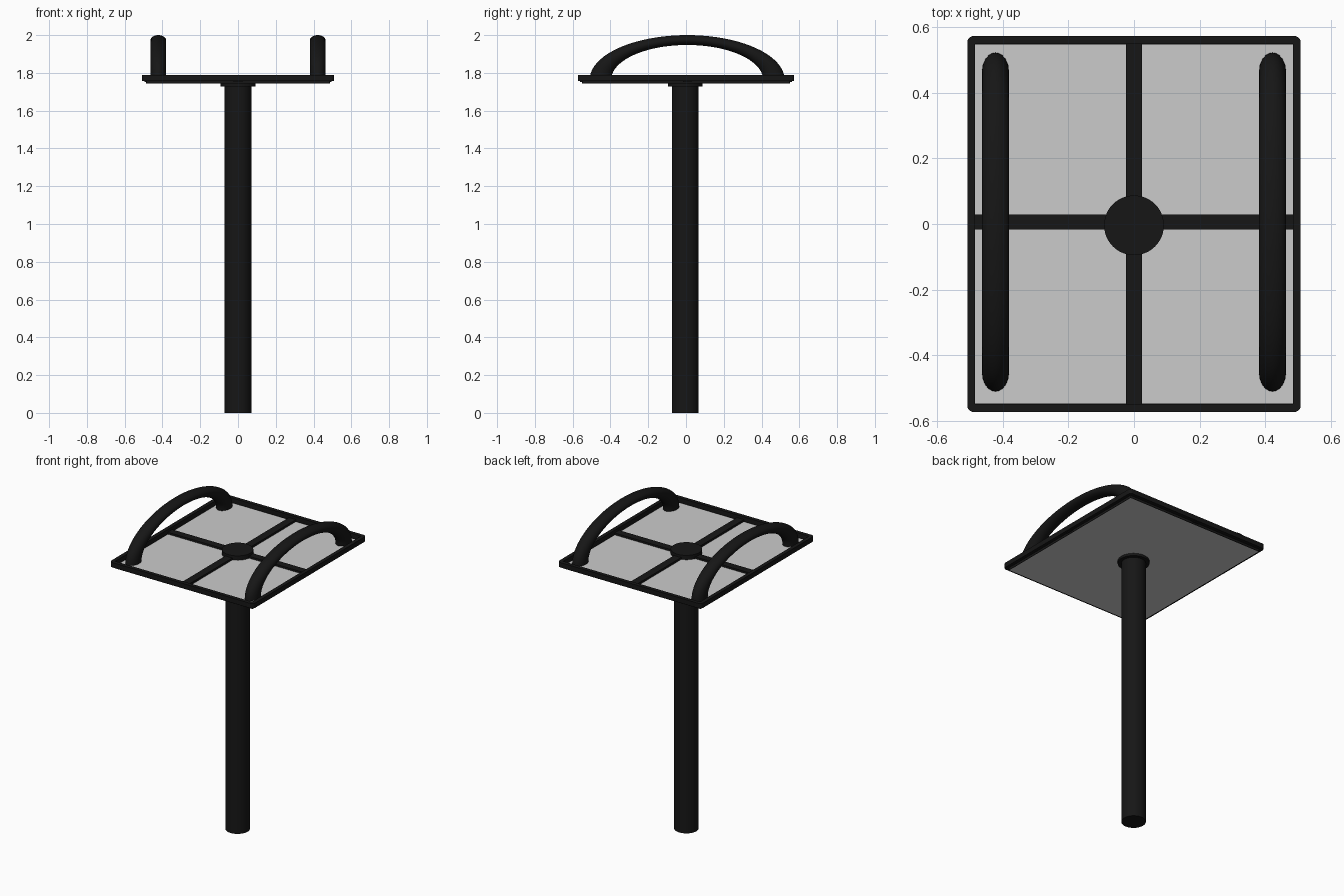
import bpy, bmesh, math
from mathutils import Vector

if "Cube" in bpy.data.objects:
    bpy.data.objects.remove(bpy.data.objects["Cube"])

black = bpy.data.materials.new("black_metal")
black.diffuse_color = (0.008, 0.008, 0.008, 1)
black.use_nodes = True
black.node_tree.nodes["Principled BSDF"].inputs["Base Color"].default_value = black.diffuse_color


def finish(name, bm, mat=black, smooth=False):
    bmesh.ops.recalc_face_normals(bm, faces=bm.faces)
    me = bpy.data.meshes.new(name)
    bm.to_mesh(me)
    bm.free()
    ob = bpy.data.objects.new(name, me)
    bpy.context.collection.objects.link(ob)
    if mat:
        me.materials.append(mat)
    if smooth:
        bpy.ops.object.select_all(action='DESELECT')
        ob.select_set(True)
        bpy.context.view_layer.objects.active = ob
        bpy.ops.object.shade_smooth_by_angle(angle=math.radians(35))
    return ob


def box(name, hx, hy, z0, z1, y=0, mat=black):
    bm = bmesh.new()
    bmesh.ops.create_cube(bm, size=1)
    for v in bm.verts:
        v.co = Vector((v.co.x * 2 * hx, v.co.y * 2 * hy + y, z0 + (v.co.z + 0.5) * (z1 - z0)))
    return finish(name, bm, mat)


def disc(name, r, z0, z1, y=-0.004):
    bm = bmesh.new()
    bmesh.ops.create_cone(bm, cap_ends=True, segments=48, radius1=r, radius2=r, depth=z1 - z0)
    bmesh.ops.translate(bm, verts=bm.verts, vec=(0, y, (z0 + z1) / 2))
    return finish(name, bm, black, True)


def rounded_rect(hx, hy, r, steps=5):
    pts = []
    for i, (sx, sy) in enumerate([(1, 1), (-1, 1), (-1, -1), (1, -1)]):
        for k in range(steps + 1):
            a = math.pi / 2 * (i + k / steps)
            pts.append((sx * (hx - r) + r * math.cos(a), sy * (hy - r) + r * math.sin(a)))
    return pts


def ring(name, hx, hy, w, z0, z1, r_out, r_in):
    """Hollow rectangular frame."""
    bm = bmesh.new()
    outer, inner = rounded_rect(hx, hy, r_out), rounded_rect(hx - w, hy - w, r_in)
    loops = [[bm.verts.new((x, y, z)) for x, y in pts]
             for pts, z in ((outer, z0), (outer, z1), (inner, z1), (inner, z0))]
    n = len(outer)
    for a in range(4):
        p, q = loops[a], loops[(a + 1) % 4]
        for i in range(n):
            j = (i + 1) % n
            bm.faces.new((p[i], p[j], q[j], q[i]))
    return finish(name, bm, black, True)


def arch(name, x, y, z, R, r, rx, zs, steps=40, sides=24):
    """Half torus flattened in height, closed at both feet."""
    bm = bmesh.new()
    rows = []
    for i in range(steps + 1):
        t = math.pi * i / steps
        row = []
        for k in range(sides):
            a = 2 * math.pi * k / sides
            d = R + r * math.cos(a)
            row.append(bm.verts.new((x + rx * math.sin(a), y + d * math.cos(t), z + zs * d * math.sin(t))))
        rows.append(row)
    for p, q in zip(rows, rows[1:]):
        for k in range(sides):
            j = (k + 1) % sides
            bm.faces.new((p[k], p[j], q[j], q[k]))
    bm.faces.new(rows[0])
    bm.faces.new(rows[-1])
    return finish(name, bm, black, True)


# Pole with flange below and cap above the panel
disc("pole", 0.071, 0.0, 1.735)
disc("lower_flange", 0.092, 1.728, 1.745)
disc("centre_cap", 0.091, 1.75, 1.786)

# Grey panel with a dark edge strip
box("panel", 0.484, 0.547, 1.743, 1.758, mat=None)
ring("panel_edge", 0.487, 0.55, 0.004, 1.743, 1.758, 0.004, 0.0005)

# Raised rim and cross bars
ring("rim", 0.508, 0.573, 0.024, 1.757, 1.788, 0.02, 0.0005)
box("long_bar", 0.025, 0.56, 1.753, 1.771)
box("cross_bar", 0.495, 0.023, 1.753, 1.770, y=0.006)

# Pair of arched handles
for side, sx in (("left", -1), ("right", 1)):
    arch(side + "_handle", sx * 0.422, 0.006, 1.764, 0.459, 0.057, 0.041, 0.236 / 0.516)
